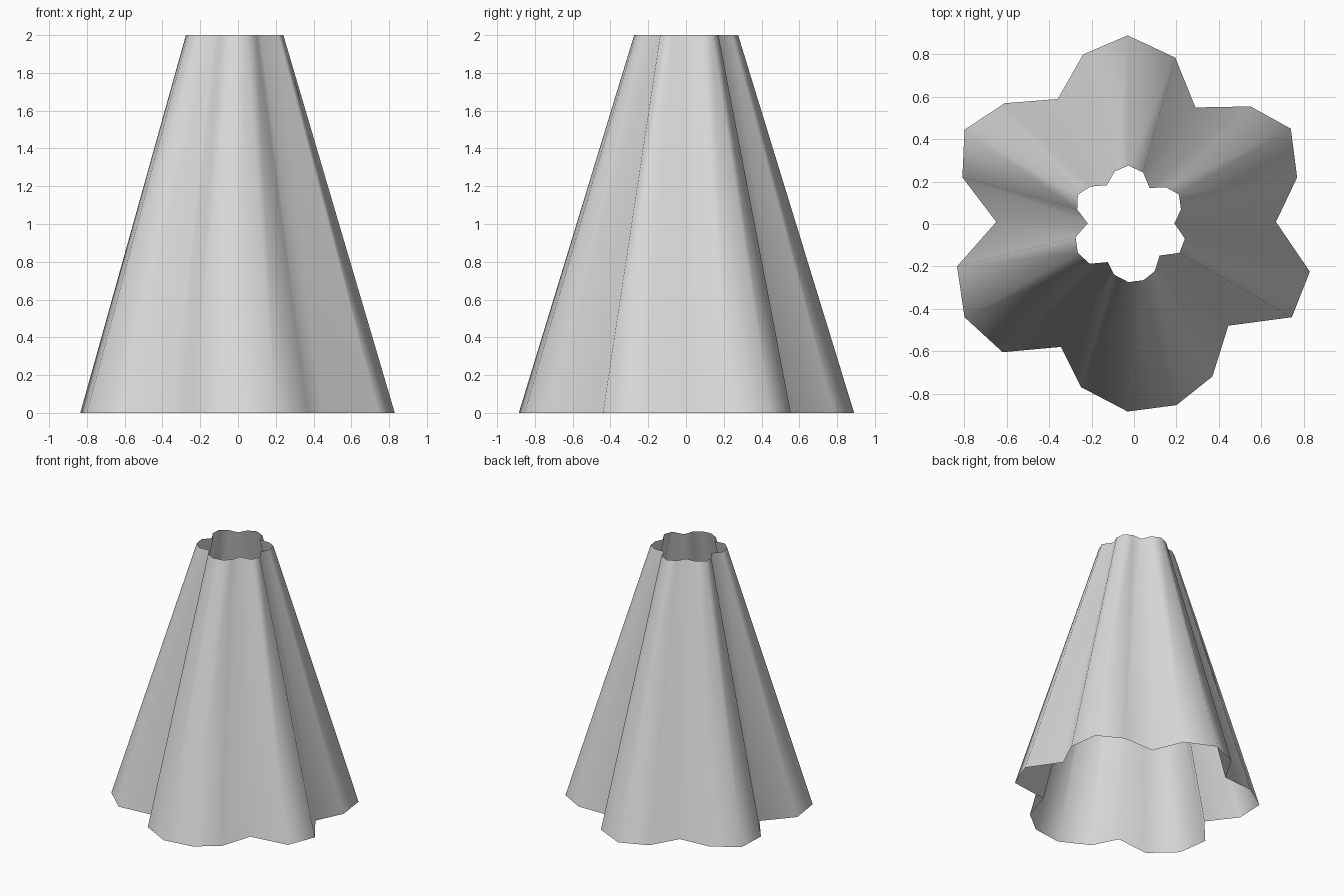
import bpy
import bmesh

default_cube = bpy.data.objects.get("Cube")
if default_cube:
    bpy.data.objects.remove(default_cube, do_unlink=True)

HEIGHT = 2.0
TAPER = 0.31          # size of the top rim relative to the hem
TOP_SHIFT = -0.017    # slight sideways lean of the top rim

# Scalloped hem outline, counter-clockwise
HEM = [
    (0.77, 0.22), (0.74, 0.45), (0.55, 0.555), (0.29, 0.55),
    (0.195, 0.785), (-0.03, 0.89), (-0.24, 0.80), (-0.36, 0.59),
    (-0.61, 0.57), (-0.80, 0.445), (-0.81, 0.22), (-0.65, 0.01),
    (-0.835, -0.20), (-0.80, -0.44), (-0.62, -0.605), (-0.345, -0.58),
    (-0.25, -0.77), (-0.03, -0.885), (0.20, -0.855), (0.37, -0.72),
    (0.445, -0.48), (0.745, -0.44), (0.83, -0.225), (0.67, 0.01),
]


def make_material(name, colour):
    material = bpy.data.materials.new(name)
    material.use_nodes = True
    material.diffuse_color = colour
    shader = next(node for node in material.node_tree.nodes
                  if node.type == "BSDF_PRINCIPLED")
    shader.inputs["Base Color"].default_value = colour
    return material


def loft_open_shell(name, outline, material):
    """Pull the outline up to a smaller rim, leaving both ends open."""
    bm = bmesh.new()
    lower = [bm.verts.new((x, y, 0)) for x, y in outline]
    upper = [bm.verts.new((x * TAPER + TOP_SHIFT, y * TAPER, HEIGHT))
             for x, y in outline]
    count = len(outline)
    for i in range(count):
        j = (i + 1) % count
        face = bm.faces.new((lower[i], lower[j], upper[j], upper[i]))
        face.smooth = True
    mesh = bpy.data.meshes.new(name)
    bm.to_mesh(mesh)
    bm.free()
    mesh.materials.append(material)
    shell = bpy.data.objects.new(name, mesh)
    bpy.context.collection.objects.link(shell)
    return shell


# Fluted, tapering cloth shell
light_grey = make_material("light grey", (0.7, 0.7, 0.7, 1.0))
loft_open_shell("pleated_skirt", HEM, light_grey)
